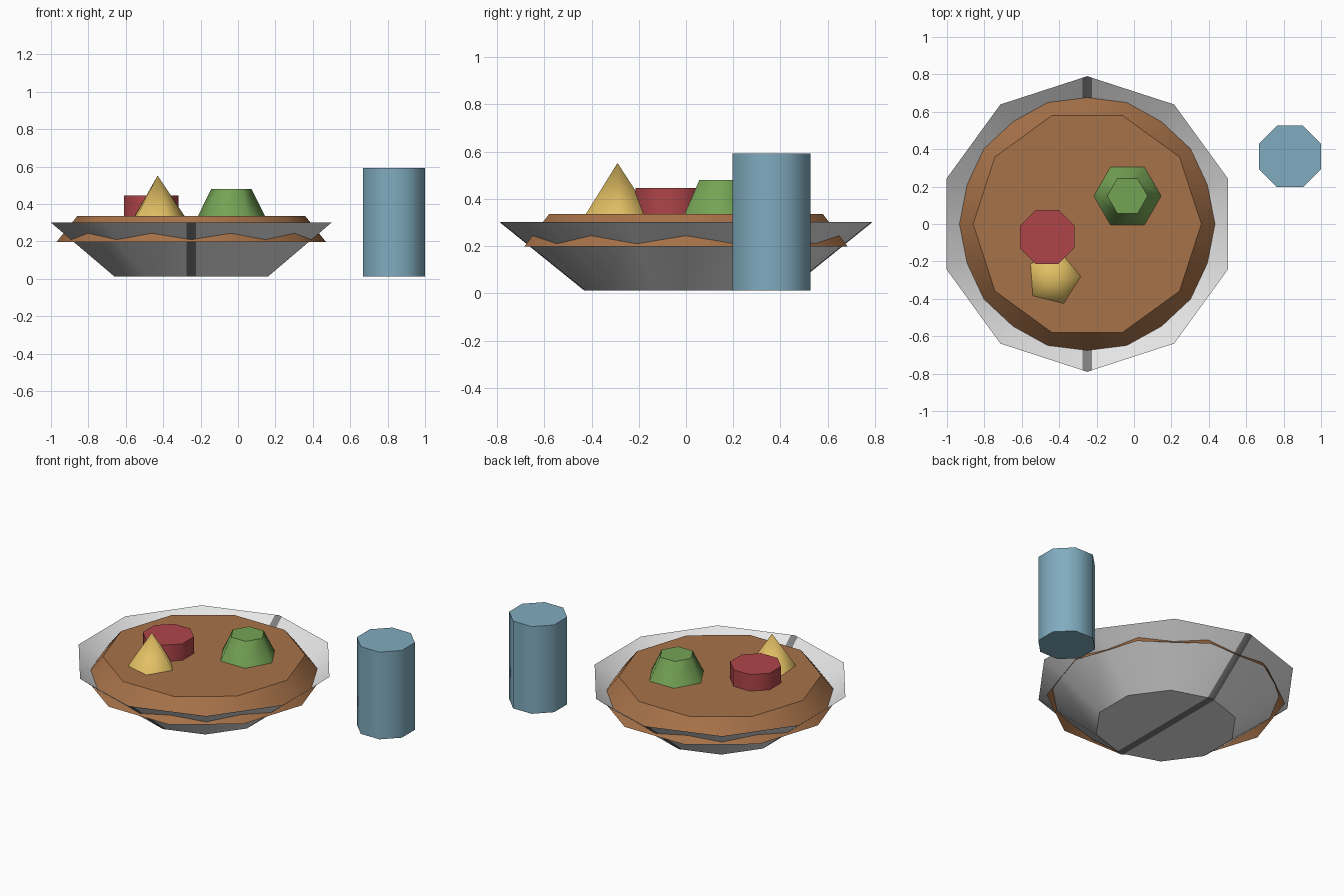
import bpy, bmesh, math

if "Cube" in bpy.data.objects:
    bpy.data.objects.remove(bpy.data.objects["Cube"])

BASE = 0.012      # underside of bowl and cup
SOUP_TOP = 0.335  # level on which the pieces sit


def material(name, rgb):
    lin = [((c / 255 + 0.055) / 1.055) ** 2.4 for c in rgb]
    m = bpy.data.materials.new(name)
    m.diffuse_color = (*lin, 1)
    m.use_nodes = True
    m.node_tree.nodes["Principled BSDF"].inputs["Base Color"].default_value = m.diffuse_color
    return m


pale_grey = material("pale_grey", (230, 230, 230))
mid_grey = material("mid_grey", (126, 126, 126))
brown = material("brown", (167, 114, 73))
red = material("red", (175, 69, 73))
green = material("green", (117, 163, 85))
yellow = material("yellow", (226, 192, 100))
blue = material("blue", (128, 172, 191))


def frustum(name, sides, r0, r1, z0, z1, centre, mat, turn=0,
            bottom=True, top=True, stripe=None):
    """Tapered prism with smooth sides and flat caps; r1 = 0 makes a cone."""
    bm = bmesh.new()

    def ring(r, z):
        return [bm.verts.new((r * math.cos(a), r * math.sin(a), z))
                for a in (math.radians(turn) + math.tau * i / sides
                          for i in range(sides))]

    low = ring(r0, z0)
    high = ring(r1, z1) if r1 else [bm.verts.new((0, 0, z1))] * sides
    for i in range(sides):
        j = (i + 1) % sides
        quad = [low[i], low[j], high[j], high[i]]
        f = bm.faces.new(quad if r1 else quad[:3])
        f.smooth = True
    if bottom:
        bm.faces.new(low[::-1])
    if top and r1:
        bm.faces.new(high)
    # optional centre stripe, cut into the surface
    if stripe:
        for x in (-stripe[0], stripe[0]):
            bmesh.ops.bisect_plane(bm, geom=bm.verts[:] + bm.edges[:] + bm.faces[:],
                                   plane_co=(x, 0, 0), plane_no=(1, 0, 0))
        for f in bm.faces:
            if abs(f.calc_center_median().x) < stripe[0]:
                f.material_index = 1
    me = bpy.data.meshes.new(name)
    bm.to_mesh(me)
    bm.free()
    me.materials.append(mat)
    if stripe:
        me.materials.append(stripe[1])
    ob = bpy.data.objects.new(name, me)
    ob.location = (*centre, 0)
    bpy.context.collection.objects.link(ob)
    return ob


# thin open bowl with a stripe running front to back
frustum("bowl", 10, 0.431, 0.79, BASE, 0.302, (-0.25, 0), pale_grey,
        turn=18, top=False, stripe=(0.025, mid_grey))
# filling, whose lower corners poke through the bowl
frustum("soup", 10, 0.72, 0.61, 0.198, SOUP_TOP, (-0.25, 0), brown, bottom=False)
# pieces on the filling
frustum("red_piece", 8, 0.157, 0.157, SOUP_TOP - 0.02, 0.445, (-0.464, -0.069), red, turn=22.5)
frustum("green_piece", 6, 0.18, 0.108, SOUP_TOP, 0.48, (-0.035, 0.15), green)
frustum("yellow_piece", 5, 0.145, 0, SOUP_TOP, 0.552, (-0.43, -0.29), yellow, turn=4)
# cup beside the bowl
frustum("cup", 8, 0.179, 0.179, BASE, 0.592, (0.834, 0.362), blue, turn=22.5)
